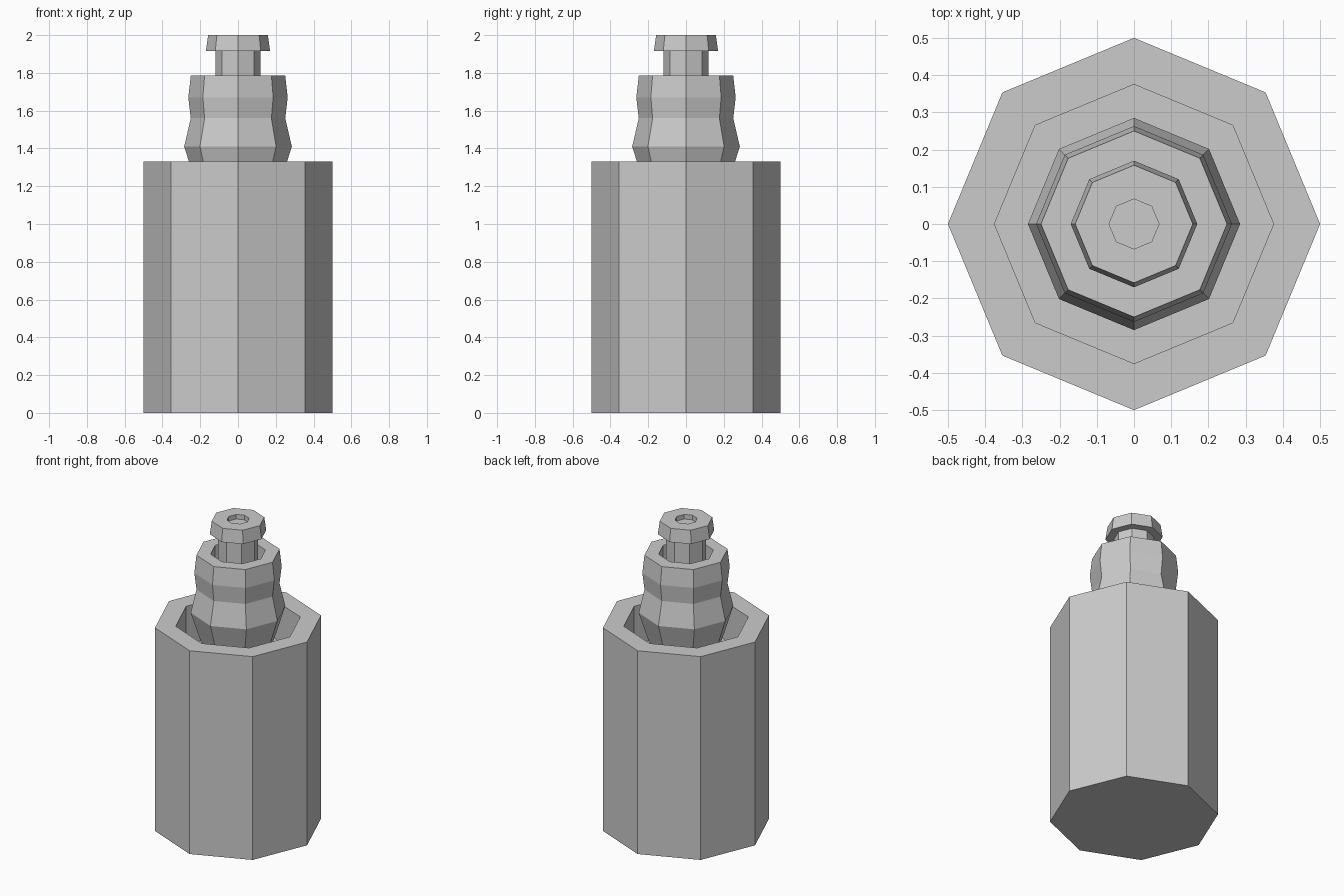
import bpy
import bmesh
from math import cos, sin, tau

if "Cube" in bpy.data.objects:
    bpy.data.objects.remove(bpy.data.objects["Cube"])

SIDES = 8


def lathe(name, profile):
    """Turn a (radius, z) profile into an eight-sided solid with closed ends."""
    bm = bmesh.new()
    rings = [[bm.verts.new((r * cos(tau * i / SIDES), r * sin(tau * i / SIDES), z))
              for i in range(SIDES)] for r, z in profile]
    for a, b in zip(rings, rings[1:]):
        for i in range(SIDES):
            j = (i + 1) % SIDES
            bm.faces.new((a[i], a[j], b[j], b[i]))
    bm.faces.new(rings[0][::-1])
    bm.faces.new(rings[-1])
    mesh = bpy.data.meshes.new(name)
    bm.to_mesh(mesh)
    bm.free()
    obj = bpy.data.objects.new(name, mesh)
    bpy.context.collection.objects.link(obj)
    return obj


# Main body with a deep socket in its top
lathe("body", [(0.5, 0), (0.5, 1.33), (0.375, 1.33), (0.375, 1.08)])

# Ribbed collar standing in the socket, with its own recess
lathe("collar", [(0.18, 1.08), (0.285, 1.41), (0.25, 1.56), (0.263, 1.67),
                 (0.25, 1.785), (0.165, 1.785), (0.165, 1.65)])

# Stem and flared cap with a shallow dimple
lathe("stem_cap", [(0.12, 1.65), (0.12, 1.915), (0.17, 1.915), (0.158, 2.0),
                   (0.067, 2.0), (0.067, 1.97)])
